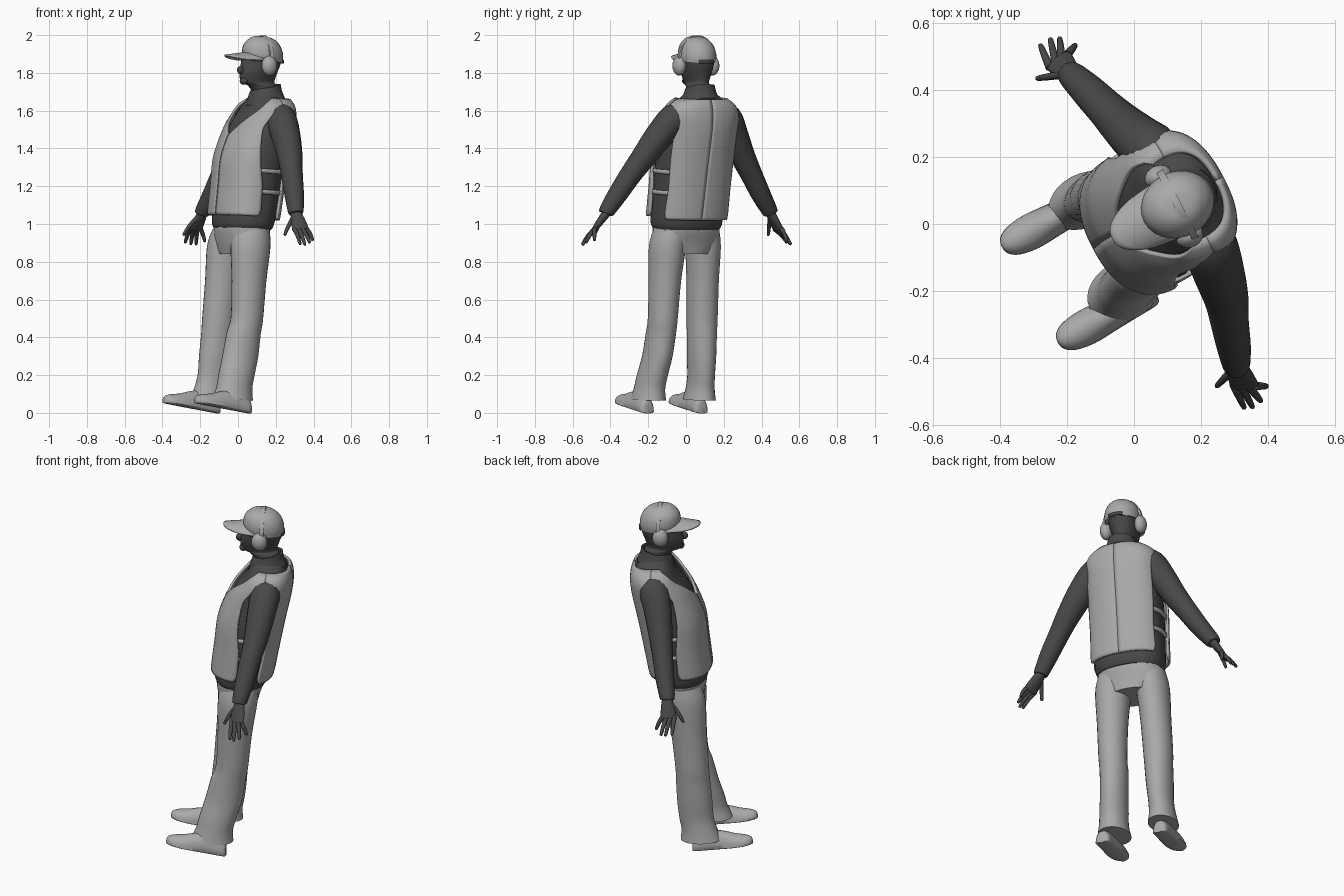
import bpy, bmesh, math
from mathutils import Vector

if "Cube" in bpy.data.objects:
    bpy.data.objects.remove(bpy.data.objects["Cube"])

L = Vector((0.47, -0.883, 0))    # body left-right axis
F = Vector((-0.883, -0.47, 0))   # facing direction

def mat(name, v):
    m = bpy.data.materials.new(name)
    m.diffuse_color = (v, v, v, 1)
    m.use_nodes = True
    m.node_tree.nodes["Principled BSDF"].inputs["Base Color"].default_value = m.diffuse_color
    return m

LIGHT = mat("light grey cloth", 0.40)
DARK = mat("dark grey cloth", 0.065)

def spline(rows, n):
    """Catmull-Rom through rows of numbers, n steps per span."""
    out = []
    for i in range(len(rows) - 1):
        p = [rows[min(max(i + k, 0), len(rows) - 1)] for k in (-1, 0, 1, 2)]
        for s in range(n + (i == len(rows) - 2)):
            t = s / n
            out.append([0.5 * (2 * b + (c - a) * t + (2 * a - 5 * b + 4 * c - d) * t * t
                        + (3 * b - a - 3 * c + d) * t ** 3) for a, b, c, d in zip(*p)])
    return out

def at(table, z):
    """Linear look-up of a keyed table."""
    for p, q in zip(table, table[1:]):
        if z <= q[0]:
            t = max(0, (z - p[0]) / (q[0] - p[0]))
            return [a + (b - a) * t for a, b in zip(p, q)][1:]
    return table[-1][1:]

def skin(name, rings, m, closed=True, caps=True, thick=0, angle=50):
    """Join rows of points into a surface."""
    bm = bmesh.new()
    vs = [[bm.verts.new(p) for p in r] for r in rings]
    n = len(vs[0])
    for a, b in zip(vs, vs[1:]):
        for i in range(n if closed else n - 1):
            j = (i + 1) % n
            bm.faces.new((a[i], a[j], b[j], b[i]))
    if closed and caps:
        bm.faces.new(vs[0][::-1])
        bm.faces.new(vs[-1])
    bmesh.ops.recalc_face_normals(bm, faces=bm.faces)
    me = bpy.data.meshes.new(name)
    bm.to_mesh(me)
    bm.free()
    ob = bpy.data.objects.new(name, me)
    bpy.context.collection.objects.link(ob)
    me.materials.append(m)
    if thick:
        s = ob.modifiers.new("thickness", "SOLIDIFY")
        s.thickness, s.offset = thick, 0
    bpy.ops.object.select_all(action='DESELECT')
    bpy.context.view_layer.objects.active = ob
    ob.select_set(True)
    bpy.ops.object.shade_smooth_by_angle(angle=math.radians(angle))
    return ob

def oval(z, cx, cy, a, b, th, p=2.0):
    c, s = math.cos(th), math.sin(th)
    l = a * math.copysign(abs(c) ** (2 / p), c)
    f = b * math.copysign(abs(s) ** (2 / p), s)
    return Vector((cx, cy, z)) + L * l + F * f

def loft(name, rows, m, n=28, steps=4, p=2.0, tilt=0, **kw):
    rings = []
    for z, cx, cy, a, b in spline(rows, steps):
        ring = [oval(z, cx, cy, a, b, 2 * math.pi * i / n, p) for i in range(n)]
        for v in ring:   # tilt raises the front edge
            v.z += tilt * ((v - Vector((cx, cy, z))).dot(F))
        rings.append(ring)
    return skin(name, rings, m, **kw)

def tube(name, rows, m, side=(1, 0, 0), n=16, steps=5):
    """Rows: x, y, z, half width along side, half depth."""
    pts = spline(rows, steps)
    rings = []
    for i, r in enumerate(pts):
        c = Vector(r[:3])
        t = (Vector(pts[min(i + 1, len(pts) - 1)][:3]) - Vector(pts[max(i - 1, 0)][:3])).normalized()
        u = Vector(side)
        u = (u - t * u.dot(t)).normalized()
        v = t.cross(u)
        rings.append([c + u * r[3] * math.cos(k * 2 * math.pi / n) + v * r[4] * math.sin(k * 2 * math.pi / n)
                      for k in range(n)])
    return skin(name, rings, m)

def blob(name, c, l, f, z, m):
    """Ellipsoid aligned with the body axes."""
    rows = [(c.z - z * math.cos(k * math.pi / 12), c.x, c.y, l * math.sin(k * math.pi / 12) + 1e-4,
             f * math.sin(k * math.pi / 12) + 1e-4) for k in range(13)]
    return loft(name, rows, m, n=20, steps=1)

# Shirt torso
TORSO = [(0.975, .022, 0, .180, .135), (1.02, .028, .003, .195, .148), (1.2, .05, .02, .195, .155),
         (1.35, .07, .035, .195, .16), (1.5, .11, .06, .19, .145), (1.58, .138, .075, .188, .122),
         (1.63, .15, .08, .165, .105), (1.665, .152, .08, .115, .09), (1.70, .15, .075, .072, .075)]
loft("shirt", TORSO, DARK, n=40, p=2.3, tilt=0.06)
loft("shirt_collar", [(1.645, .145, .075, .098, .1), (1.69, .143, .073, .082, .085), (1.725, .148, .075, .072, .075)],
     DARK, caps=False, thick=.01, tilt=-.2)

# Vest panels, bounded by armholes and a V neck (angles in degrees)
FINE = spline(TORSO, 8)
ARM_F = [(1.0, 18), (1.06, 3), (1.2, 5), (1.35, 14), (1.5, 24), (1.57, 18), (1.61, 6), (1.63, 0), (1.7, 0)]
ARM_B = [(1.0, -38), (1.06, -32), (1.2, -34), (1.35, -32), (1.5, -30), (1.57, -22), (1.61, -8), (1.63, 0), (1.7, 0)]
NECK = [(1.0, 90), (1.46, 90), (1.56, 62), (1.63, 38), (1.665, 15)]

def vest_point(deg, z, off=.016):
    cx, cy, a, b = at(FINE, z)
    p = oval(z, cx, cy, a + off, b + off, math.radians(deg), 2.4)
    p.z += .06 * (p - Vector((cx, cy, z))).dot(F)
    return p

def panel(name, lo, hi, z0, z1, mirror):
    rings = []
    for k in range(41):
        z = z0 + (z1 - z0) * k / 40
        d0, d1 = lo(z), hi(z)
        ang = [d0 + (d1 - d0) * i / 18 for i in range(19)]
        rings.append([vest_point(180 - d if mirror else d, z) for d in ang])
    skin(name, rings, LIGHT, closed=False, thick=.014)

for side, mir in (("left", False), ("right", True)):
    panel("vest_front_" + side, lambda z: at(ARM_F, z)[0], lambda z: at(NECK, z)[0], 1.04, 1.662, mir)
    panel("vest_back_" + side, lambda z: -90, lambda z: at(ARM_B, z)[0], 1.03, 1.662, mir)
    # side straps
    for i, z in enumerate((1.17, 1.28)):
        rings = [[vest_point(180 - d if mir else d, z + h, .01) for d in range(-36, 13, 6)] for h in (-.012, .012)]
        skin(f"side_strap_{side}_{i}", rings, LIGHT, closed=False, thick=.012)

# Trousers
loft("trouser_seat", [(.84, .01, 0, .13, .10), (.9, .012, 0, .175, .115), (.96, .02, 0, .182, .13),
                      (1.0, .024, 0, .18, .132)], LIGHT, p=2.3)
loft("trouser_leg_left", [(.07, -.03, -.2, .088, .115), (.13, -.02, -.193, .078, .1), (.2, -.008, -.178, .076, .1),
     (.3, .012, -.152, .074, .1), (.42, .03, -.133, .076, .094), (.5, .047, -.123, .077, .088),
     (.7, .058, -.112, .084, .094), (.88, .066, -.098, .096, .108), (.97, .07, -.08, .09, .1)], LIGHT, tilt=.05)
loft("trouser_leg_right", [(.07, -.15, .07, .08, .112), (.13, -.14, .075, .07, .097), (.2, -.125, .08, .066, .094),
     (.3, -.115, .082, .072, .096), (.42, -.105, .084, .076, .093), (.5, -.1, .085, .08, .092),
     (.7, -.08, .088, .083, .097), (.88, -.058, .09, .09, .11), (.97, -.035, .085, .09, .1)], LIGHT, tilt=.05)

# Shoes: cross-sections run heel to toe, flat underneath
for name, heel in (("left", Vector((.062, -.2, .004))), ("right", Vector((-.105, .085, .004)))):
    rings = []
    for d, w, h in spline([(0, .02, .05), (.012, .04, .075), (.08, .045, .1), (.16, .05, .085), (.23, .054, .06),
                           (.29, .045, .045), (.32, .026, .03), (.328, .006, .012)], 3):
        c = heel + F * d + Vector((0, 0, .17 * d))
        ring = []
        for k in range(20):
            t = 2 * math.pi * k / 20
            up = math.sin(t)
            ring.append(c + L * w * math.cos(t) + Vector((0, 0, h * up if up > 0 else .008 * up)))
        rings.append(ring)
    skin("shoe_" + name, rings, LIGHT)

# Sleeves
tube("sleeve_left", [(.19, .0, 1.585, .06, .06), (.225, -.06, 1.56, .082, .08), (.252, -.14, 1.47, .078, .075),
     (.275, -.22, 1.36, .067, .066), (.285, -.29, 1.265, .058, .058), (.297, -.36, 1.16, .052, .052),
     (.305, -.415, 1.075, .043, .043), (.307, -.425, 1.055, .037, .037)], DARK)
tube("sleeve_right", [(.09, .17, 1.585, .06, .06), (.06, .215, 1.56, .082, .08), (.01, .255, 1.47, .078, .075),
     (-.04, .3, 1.36, .067, .066), (-.085, .345, 1.265, .058, .058), (-.135, .395, 1.16, .052, .052),
     (-.182, .44, 1.075, .043, .043), (-.19, .449, 1.055, .037, .037)], DARK)

# Hands: palm plus thumb and four fingers
def hand(name, wrist, knuckle, side, tips):
    w, k, s = Vector(wrist), Vector(knuckle), Vector(side).normalized()
    row = lambda p, a, b: (*p, a, b)
    tube(name + "_palm", [row(w, .028, .024), row(w.lerp(k, .5), .038, .02), row(k, .043, .015),
                          row(k + (k - w) * .1, .036, .008)], DARK, s)
    for i, t in enumerate(tips):
        base = w.lerp(k, .3) - s * .02 if i == 0 else k + s * (.022 * i - .055)
        t = Vector(t)
        mid = base.lerp(t, .55) + Vector((0, 0, .008))
        tube(f"{name}_finger_{i}", [row(base, .013, .013), row(mid, .011, .011), row(t.lerp(mid, .1), .008, .008),
                                    row(t, .003, .003)], DARK, s, n=10, steps=3)

hand("hand_left", (.306, -.42, 1.06), (.33, -.482, .975), (1, -.05, -.05),
     [(.247, -.485, .94), (.33, -.55, .892), (.355, -.548, .888), (.38, -.53, .9), (.397, -.485, .912)])
hand("hand_right", (-.187, .446, 1.06), (-.225, .487, .975), (.8, .6, 0),
     [(-.29, .435, .94), (-.28, .535, .9), (-.25, .553, .892), (-.222, .556, .89), (-.175, .535, .905)])

# Head and neck
loft("head", [(1.62, .155, .078, .068, .07), (1.69, .145, .072, .062, .068), (1.735, .128, .064, .062, .083),
     (1.75, .105, .055, .055, .095), (1.8, .107, .055, .072, .108), (1.85, .12, .06, .08, .112),
     (1.91, .125, .06, .08, .105), (1.96, .128, .06, .06, .08)], DARK)
HEAD = Vector((.13, .058, 0))
blob("nose", HEAD + F * .13 + Vector((0, 0, 1.815)), .014, .022, .022, DARK)
blob("chin", HEAD + F * .112 + Vector((0, 0, 1.757)), .028, .02, .02, DARK)

# Cap with brim and rear opening
loft("cap_crown", [(1.862, .13, .058, .094, .108), (1.9, .13, .058, .098, .112), (1.94, .13, .058, .09, .103),
     (1.97, .132, .058, .07, .08), (1.988, .133, .058, .042, .05), (1.993, .133, .058, .004, .004)], LIGHT, tilt=.12)
brim = []
for k in range(9):
    r = k / 8
    row = []
    for i in range(17):
        s = -1 + i / 8
        f = .085 * (1 - .6 * s * s) + r * .135 * math.sqrt(max(0, 1 - abs(s) ** 3))
        row.append(HEAD + L * (.088 * s) + F * f + Vector((0, 0, 1.908 - .015 * r - .03 * s * s)))
    brim.append(row)
skin("cap_brim", brim, LIGHT, closed=False, thick=.009)
for h0, h1 in ((1.862, 1.88),):
    rings = [[oval(z - .012, HEAD.x, HEAD.y, .099, .113, math.radians(d)) for d in range(-115, -64, 5)] for z in (h0, h1)]
    skin("cap_rear_opening", rings, DARK, closed=False, thick=.006)

# Ear defenders
band = []
for k in range(25):
    t = math.pi * k / 24
    c = HEAD + L * .108 * math.cos(t) + Vector((0, 0, 1.86 + .132 * math.sin(t)))
    n = L * math.cos(t) + Vector((0, 0, math.sin(t)))
    band.append([c + F * u + n * v for u, v in ((-.011, -.005), (.011, -.005), (.011, .007), (-.011, .007))])
skin("headband", band, LIGHT, angle=30)
for name, s in (("left", 1), ("right", -1)):
    blob("ear_cup_" + name, HEAD + L * s * .1 + F * .012 + Vector((0, 0, 1.838)), .034, .043, .052, LIGHT)
